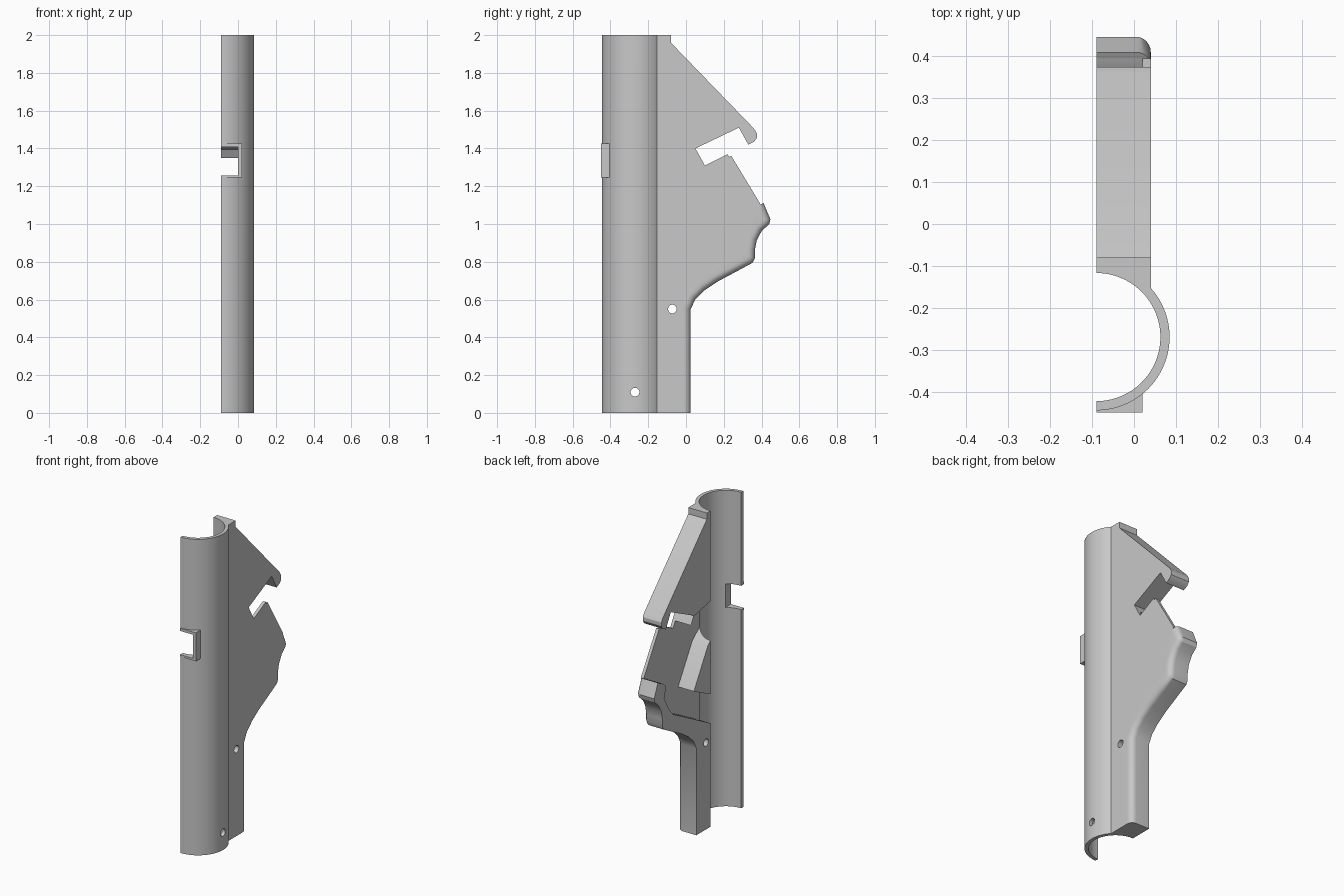
import bpy, bmesh, math
from mathutils import Vector

cube = bpy.data.objects.get("Cube")
if cube:
    bpy.data.objects.remove(cube, do_unlink=True)

SPLIT = -0.09           # flat parting face of the half shell
INNER = -0.15           # parts start past the parting face and are trimmed to it
AXIS_Y = -0.27          # tube axis
PLATE = 0.04            # outer face of the side plate
FILLET = 0.035

grey = bpy.data.materials.new("light_grey")
grey.use_nodes = True
colour = (0.58, 0.58, 0.58, 1)
grey.diffuse_color = colour
grey.node_tree.nodes["Principled BSDF"].inputs["Base Color"].default_value = colour


def finish(bm, name):
    bmesh.ops.recalc_face_normals(bm, faces=bm.faces[:])
    mesh = bpy.data.meshes.new(name)
    bm.to_mesh(mesh)
    bm.free()
    mesh.materials.append(grey)
    obj = bpy.data.objects.new(name, mesh)
    bpy.context.collection.objects.link(obj)
    return obj


def prism(name, outline, x0, x1, rounded=0):
    """Extrude a side (y, z) outline along x; the first `rounded` points get a filleted outer edge."""
    bm = bmesh.new()
    near = [bm.verts.new((x0, y, z)) for y, z in outline]
    far = [bm.verts.new((x1, y, z)) for y, z in outline]
    bm.faces.new(near)
    bm.faces.new(far[::-1])
    for i in range(len(outline)):
        bm.faces.new((near[i - 1], far[i - 1], far[i], near[i]))
    bmesh.ops.recalc_face_normals(bm, faces=bm.faces[:])
    if rounded:
        edges = [bm.edges.get(pair) for pair in zip(far[:rounded - 1], far[1:rounded])]
        bmesh.ops.bevel(bm, geom=edges, offset=FILLET, segments=6, profile=0.5,
                        affect="EDGES", clamp_overlap=False)
    return finish(bm, name)


def box(name, x, y, z):
    return prism(name, [(y[0], z[0]), (y[1], z[0]), (y[1], z[1]), (y[0], z[1])], x[0], x[1])


def cylinder(name, radius, depth, centre, along_x=False, sides=128):
    bm = bmesh.new()
    bmesh.ops.create_cone(bm, cap_ends=True, segments=sides, radius1=radius, radius2=radius, depth=depth)
    for v in bm.verts:
        if along_x:
            v.co = Vector((v.co.z, v.co.x, v.co.y))
        v.co += Vector(centre)
    return finish(bm, name)


def combine(target, tool, operation):
    mod = target.modifiers.new(operation.lower(), "BOOLEAN")
    mod.operation, mod.object, mod.solver = operation, tool, "EXACT"
    bpy.context.view_layer.objects.active = target
    bpy.ops.object.modifier_apply(modifier=mod.name)
    bpy.data.objects.remove(tool, do_unlink=True)


def trim(part):
    combine(part, box("parting", (-1, SPLIT), (-1, 1), (-1, 3)), "DIFFERENCE")


# Side plate: sloped top, hook and angled slot
plate = [(-0.2, 2), (-0.08, 2), (-0.08, 1.96), (0.36, 1.505), (0.375, 1.48), (0.375, 1.455),
         (0.36, 1.435), (0.33, 1.42), (0.28, 1.51), (0.05, 1.4), (0.1, 1.31),
         (0.22, 1.37), (0.228, 1.355), (0.24, 1.36), (0.395, 1.104), (0.36, 1.06),
         (0.32, 0.85), (0.1, 0.72), (-0.02, 0.57), (-0.02, 0), (-0.2, 0)]
shell = prism("half_shell", plate, INNER, PLATE)
trim(shell)

# Rounded grip and lower rib
grip_edge = [(0.41, 1.112), (0.447, 1.025), (0.44, 0.998), (0.402, 0.965), (0.375, 0.915),
             (0.365, 0.865), (0.365, 0.82), (0.353, 0.795), (0.27, 0.75), (0.17, 0.697),
             (0.1, 0.65), (0.05, 0.602), (0.025, 0.55), (0.025, 0)]
grip_inside = [(-0.06, 0), (-0.06, 0.55), (0.2, 0.85), (0.3, 1.045)]
grip = prism("grip", grip_edge + grip_inside, INNER, PLATE, rounded=len(grip_edge))
trim(grip)
combine(shell, grip, "UNION")

# Tube and the raised window frame on its front
tube = cylinder("tube", 0.175, 2, (SPLIT, AXIS_Y, 1))
trim(tube)
combine(tube, box("window_frame", (SPLIT, 0.02), (-0.45, -0.37), (1.245, 1.425)), "UNION")
combine(shell, tube, "UNION")

# Inner pocket, open at the back slope, with a slanted guide block inside
pocket = [(-0.2, 1.445), (0.05, 1.395), (0.09, 1.33), (0.2, 1.375), (0.3, 1.375), (0.47, 1.16),
          (0.395, 1.104), (0.365, 1.09), (0.327, 1.058), (0.347, 0.99), (0.297, 0.9),
          (0.256, 0.854), (-0.115, 0.656), (-0.2, 0.61)]
combine(shell, prism("pocket", pocket, -0.3, 0.02), "DIFFERENCE")
block = [(-0.17, 1.223), (-0.09, 1.155), (0.05, 0.92), (-0.17, 0.813)]
combine(shell, prism("guide_block", block, SPLIT, 0.03), "UNION")

# Bore, front window and screw holes
combine(shell, cylinder("bore", 0.153, 2.4, (SPLIT, AXIS_Y, 1)), "DIFFERENCE")
combine(shell, box("window", (-0.3, 0.0), (-0.6, -0.35), (1.258, 1.408)), "DIFFERENCE")
for y, z in [(AXIS_Y, 1.85), (AXIS_Y, 0.11), (-0.022, 1.75), (-0.072, 0.55)]:
    combine(shell, cylinder("hole", 0.023, 1, (0.3, y, z), True, 32), "DIFFERENCE")

bpy.ops.object.select_all(action="DESELECT")
shell.select_set(True)
bpy.context.view_layer.objects.active = shell
bpy.ops.object.shade_smooth_by_angle(angle=math.radians(30))
